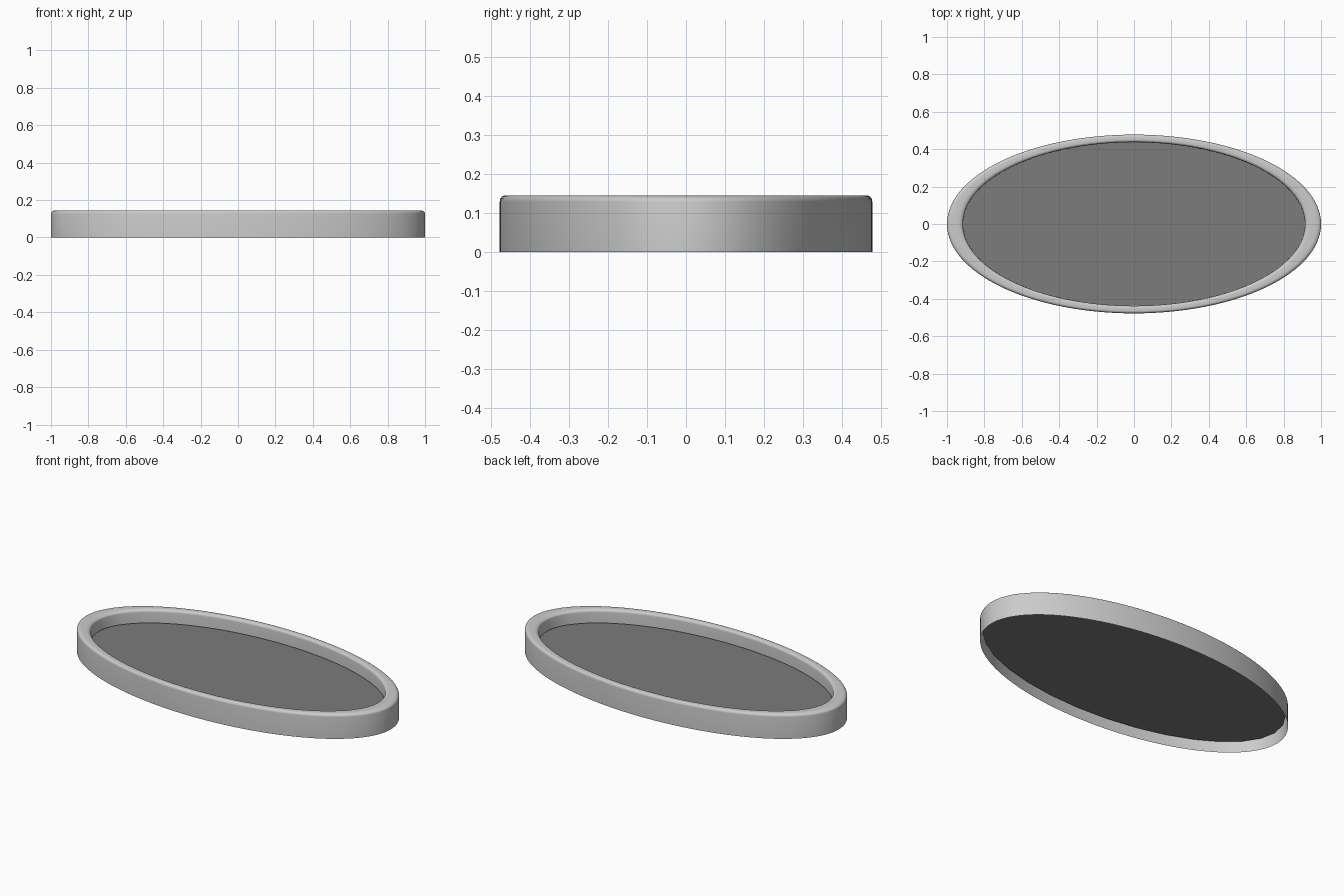
import bpy, math

if "Cube" in bpy.data.objects:
    bpy.data.objects.remove(bpy.data.objects["Cube"])

RATIO = 0.478  # ellipse depth / width


def make(name, verts, faces):
    mesh = bpy.data.meshes.new(name)
    mesh.from_pydata(verts, [], faces)
    mesh.update()
    ob = bpy.data.objects.new(name, mesh)
    bpy.context.collection.objects.link(ob)
    return ob


def ring(r, z, n):
    return [(r * math.cos(2 * math.pi * i / n), RATIO * r * math.sin(2 * math.pi * i / n), z)
            for i in range(n)]


# Rim: open shell swept round the ellipse, rounded on top
def corner(cx, cz, rx, rz, a0, a1, steps=6):
    out = []
    for k in range(steps + 1):
        a = math.radians(a0 + (a1 - a0) * k / steps)
        out.append((cx + rx * math.cos(a), cz + rz * math.sin(a)))
    return out


profile = [(1.0, 0.0)]
profile += corner(0.972, 0.129, 0.028, 0.016, 0, 90)
profile += corner(0.943, 0.129, 0.028, 0.016, 90, 180)
profile += [(0.914, 0.066)]

N = 128
verts = [v for r, z in profile for v in ring(r, z, N)]
faces = [(j * N + i, j * N + (i + 1) % N, (j + 1) * N + (i + 1) % N, (j + 1) * N + i)
         for j in range(len(profile) - 1) for i in range(N)]
rim = make("rim", verts, faces)
bpy.context.view_layer.objects.active = rim
rim.select_set(True)
bpy.ops.object.shade_smooth_by_angle(angle=math.radians(40))

# Floor panel: coarse flat ellipse recessed inside the rim
M = 32
panel = make("floor_panel", ring(0.985, 0.06, M), [tuple(range(M))])
dark = bpy.data.materials.new("dark_grey")
dark.diffuse_color = (0.2, 0.2, 0.2, 1)
dark.use_nodes = True
dark.node_tree.nodes["Principled BSDF"].inputs["Base Color"].default_value = dark.diffuse_color
panel.data.materials.append(dark)
